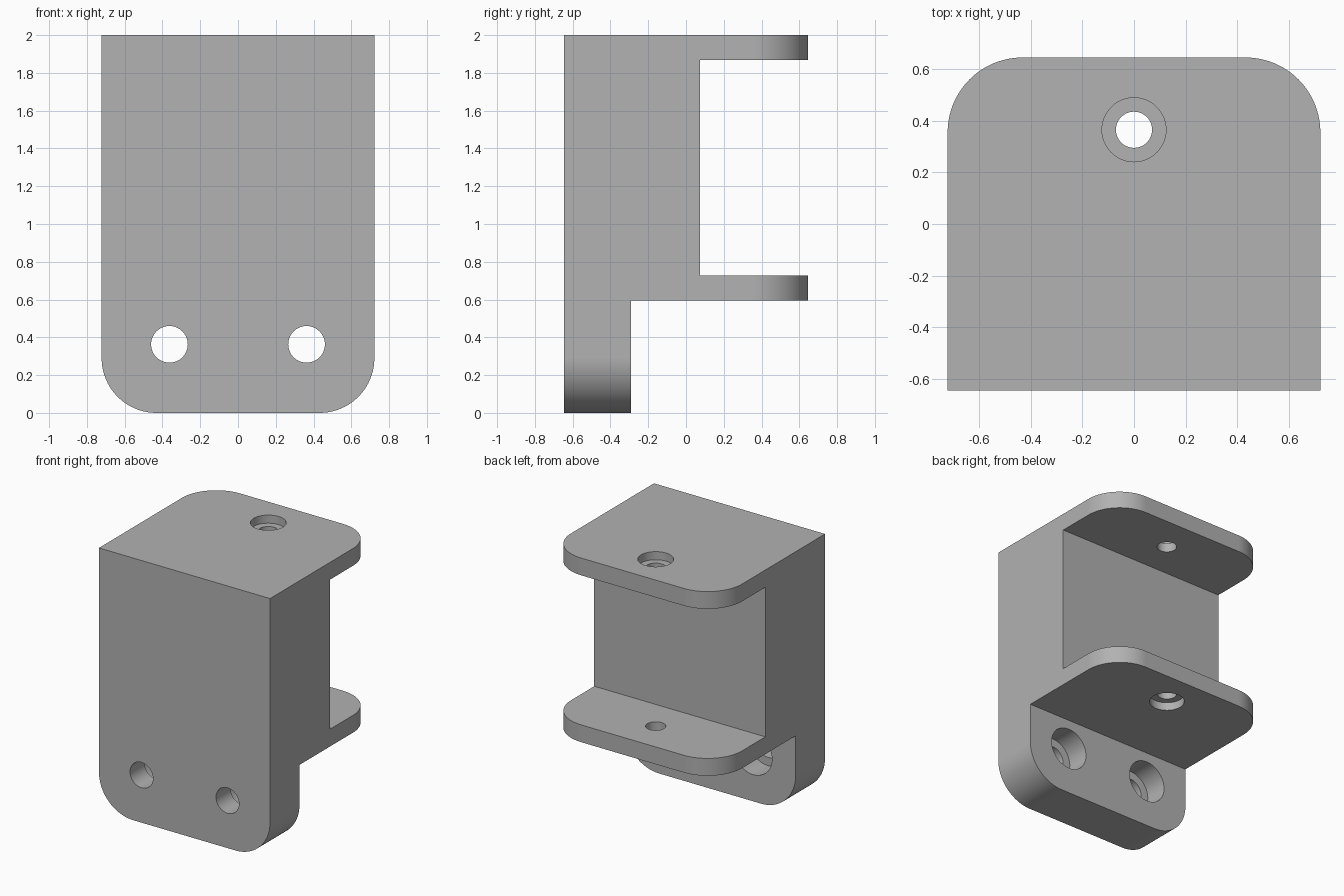
import bpy, bmesh, math
from mathutils import Matrix

cube = bpy.data.objects.get("Cube")
if cube:
    bpy.data.objects.remove(cube, do_unlink=True)

HALF_W, FRONT, BACK = 0.722, -0.645, 0.645
RADIUS = 0.29
TOP, MID_Y, FOOT_Y = 2.0, 0.075, -0.29
SHELF_LOW, SHELF_HIGH, UPPER_LOW = 0.595, 0.727, 1.868

grey = bpy.data.materials.new("grey")
grey.use_nodes = True
grey.diffuse_color = (0.445, 0.445, 0.445, 1)
grey.node_tree.nodes["Principled BSDF"].inputs["Base Color"].default_value = grey.diffuse_color


def add_object(name, bm):
    bmesh.ops.recalc_face_normals(bm, faces=bm.faces)
    mesh = bpy.data.meshes.new(name)
    bm.to_mesh(mesh)
    bm.free()
    mesh.materials.append(grey)
    obj = bpy.data.objects.new(name, mesh)
    bpy.context.collection.objects.link(obj)
    return obj


# Bracket body: side profile extruded across the width
profile = [(FRONT, 0), (FOOT_Y, 0), (FOOT_Y, SHELF_LOW), (BACK, SHELF_LOW),
           (BACK, SHELF_HIGH), (MID_Y, SHELF_HIGH), (MID_Y, UPPER_LOW),
           (BACK, UPPER_LOW), (BACK, TOP), (FRONT, TOP)]
bm = bmesh.new()
face = bm.faces.new([bm.verts.new((-HALF_W, y, z)) for y, z in profile])
swept = bmesh.ops.extrude_face_region(bm, geom=[face])["geom"]
bmesh.ops.translate(bm, vec=(2 * HALF_W, 0, 0),
                    verts=[v for v in swept if isinstance(v, bmesh.types.BMVert)])


# Rounded corners on the foot and on both shelves
def is_corner(edge):
    a, b = (v.co for v in edge.verts)
    if abs(a.x - b.x) > 0.01:
        return False
    foot = max(a.z, b.z) < 0.01
    shelf = min(a.y, b.y) > BACK - 0.01
    return foot or shelf


bmesh.ops.bevel(bm, geom=[e for e in bm.edges if is_corner(e)], offset=RADIUS,
                segments=20, profile=0.5, affect='EDGES')
body = add_object("bracket_body", bm)


# Screw holes: a narrow through hole plus a wide counterbore
def cutter(name, radius, center, length, axis):
    bm = bmesh.new()
    turn = Matrix.Rotation(math.pi / 2, 4, 'X') if axis == 'Y' else Matrix()
    bmesh.ops.create_cone(bm, cap_ends=True, segments=48, radius1=radius,
                          radius2=radius, depth=length,
                          matrix=Matrix.Translation(center) @ turn)
    obj = add_object(name, bm)
    obj.hide_render = True
    return obj


cutters = []
for side, x in (("left", 0.363), ("right", -0.363)):
    cutters.append(cutter(side + "_foot_hole", 0.097, (x, -0.47, 0.363), 0.6, 'Y'))
    cutters.append(cutter(side + "_foot_counterbore", 0.16, (x, FOOT_Y, 0.363), 0.36, 'Y'))
for part, outer, middle in (("upper", TOP, 1.934), ("lower", SHELF_LOW, 0.661)):
    cutters.append(cutter(part + "_shelf_hole", 0.07, (0, 0.365, middle), 0.3, 'Z'))
    cutters.append(cutter(part + "_shelf_counterbore", 0.124, (0, 0.365, outer), 0.124, 'Z'))

for obj in cutters:
    cut = body.modifiers.new(obj.name, 'BOOLEAN')
    cut.operation = 'DIFFERENCE'
    cut.solver = 'EXACT'
    cut.object = obj

# Bake the cuts, then remove the cutters
graph = bpy.context.evaluated_depsgraph_get()
body.data = bpy.data.meshes.new_from_object(body.evaluated_get(graph))
body.modifiers.clear()
for obj in cutters:
    bpy.data.objects.remove(obj, do_unlink=True)

# Smooth curves with sharp edges and flat faces
bpy.ops.object.select_all(action='DESELECT')
body.select_set(True)
bpy.context.view_layer.objects.active = body
bpy.ops.object.shade_smooth_by_angle(angle=math.radians(30))
weighted = body.modifiers.new("flat_faces", 'WEIGHTED_NORMAL')
weighted.keep_sharp = True
